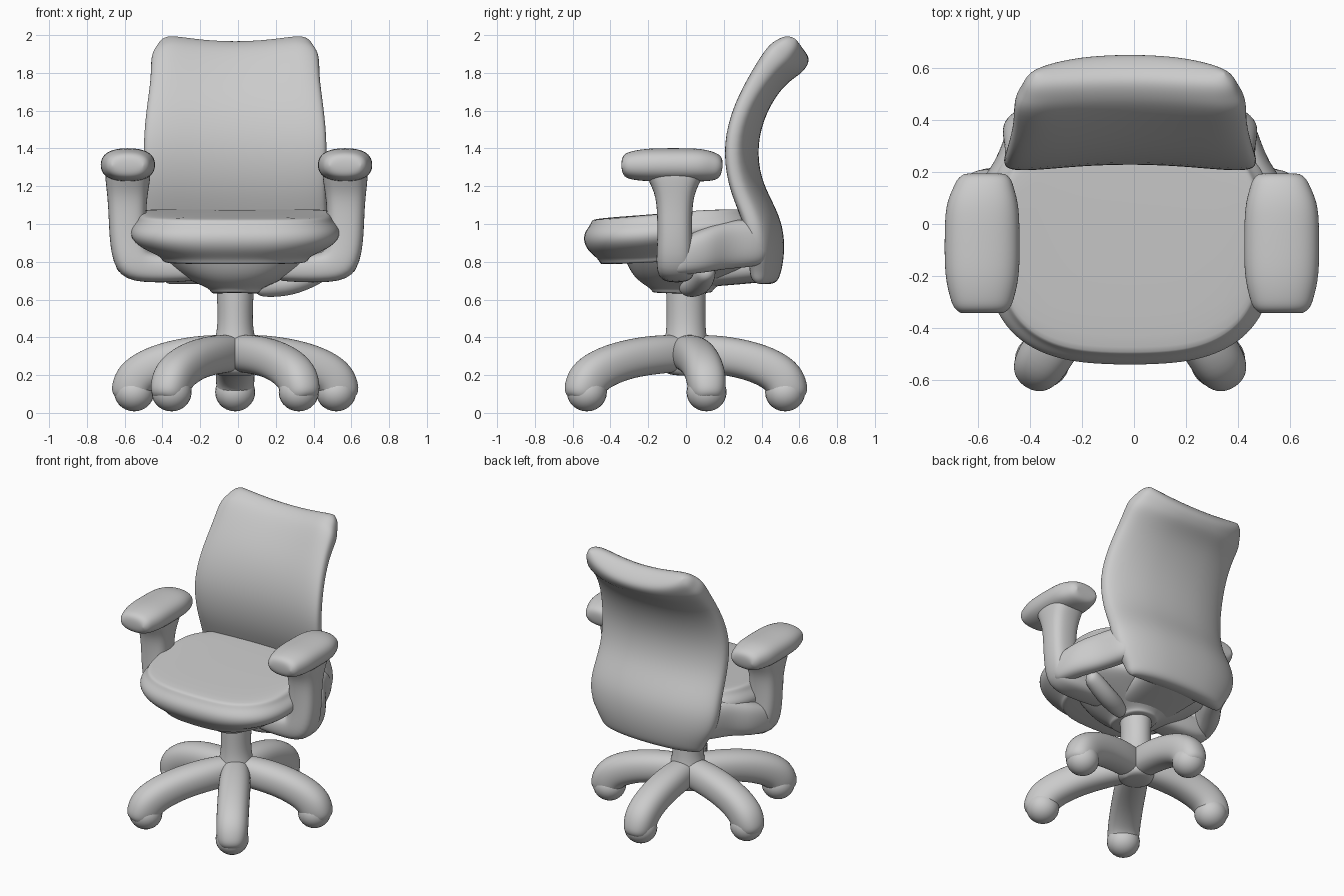
import bpy, bmesh, math
from mathutils import Vector

if "Cube" in bpy.data.objects:
    bpy.data.objects.remove(bpy.data.objects["Cube"])

CX = -0.015  # the model's own symmetry line


def finish(name, bm, levels):
    bmesh.ops.recalc_face_normals(bm, faces=bm.faces)
    me = bpy.data.meshes.new(name)
    bm.to_mesh(me)
    bm.free()
    me.polygons.foreach_set("use_smooth", [True] * len(me.polygons))
    ob = bpy.data.objects.new(name, me)
    bpy.context.collection.objects.link(ob)
    if levels:
        mod = ob.modifiers.new("Subdivision", 'SUBSURF')
        mod.levels = mod.render_levels = levels
    return ob


def sweep(name, side, stations, e=2.0, n=16, cap=1.0, warp=None):
    """Loft superellipse rings along a path; station = (point, half size along side, other half size)."""
    side = Vector(side).normalized()
    pts = [Vector(s[0]) for s in stations]
    rings = []
    for i, (_, a, b) in enumerate(stations):
        t = (pts[min(i + 1, len(pts) - 1)] - pts[max(i - 1, 0)]).normalized()
        rings.append((pts[i], t, a, b))

    def rounding(ring, sign):
        p, t, a, b = ring
        r = min(a, b) * cap
        return [(p + t * sign * r * d, t, a - r * (1 - k), b - r * (1 - k))
                for d, k in ((0.65, 0.78), (0.98, 0.3))]

    rings = rounding(rings[0], -1)[::-1] + rings + rounding(rings[-1], 1)
    bm = bmesh.new()
    loops = []
    for p, t, a, b in rings:
        nor = side.cross(t).normalized()
        loop = []
        for k in range(n):
            c, s = math.cos(math.tau * k / n), math.sin(math.tau * k / n)
            q = p + side * a * math.copysign(abs(c) ** (2 / e), c) \
                  + nor * b * math.copysign(abs(s) ** (2 / e), s)
            loop.append(bm.verts.new(warp(q) if warp else q))
        loops.append(loop)
    for l0, l1 in zip(loops, loops[1:]):
        for k in range(n):
            bm.faces.new((l0[k], l0[(k + 1) % n], l1[(k + 1) % n], l1[k]))
    for loop in (loops[0], loops[-1]):  # close the ends with strips of quads
        for k in range(n // 2):
            strip = [loop[k], loop[k + 1], loop[n - k - 1], loop[-k % n]]
            bm.faces.new(list(dict.fromkeys(strip)))
    return finish(name, bm, 2)


def ellipsoid(name, loc, size):
    bm = bmesh.new()
    bmesh.ops.create_uvsphere(bm, u_segments=24, v_segments=14, radius=1)
    for v in bm.verts:
        v.co = Vector(loc) + Vector(a * b for a, b in zip(v.co, size))
    return finish(name, bm, 0)


# Five-legged base: arched legs curling down into blunt casters
feet = [(-0.34, -0.53), (0.34, -0.53), (-0.54, 0.11), (0.54, 0.11), (0.0, 0.53)]
for i, (fx, fy) in enumerate(feet, 1):
    R = math.hypot(fx, fy)
    d = Vector((fx / R, fy / R, 0))

    def at(f, z):
        return d * R * f + Vector((CX, 0, z))
    sweep(f"base_leg_{i}", (-d.y, d.x, 0), [
        (at(0.05, 0.315), 0.09, 0.1), (at(0.3, 0.31), 0.105, 0.105),
        (at(0.6, 0.285), 0.105, 0.105), (at(0.85, 0.235), 0.105, 0.11),
        (at(0.98, 0.18), 0.105, 0.115), (at(1.02, 0.12), 0.1, 0.11)], e=2.3, cap=0.7)
    ellipsoid(f"caster_{i}", at(0.99, 0.11), (0.106, 0.106, 0.102))

# Gas column with a flared foot
sweep("column", (1, 0, 0), [
    ((CX, 0, 0.26), 0.13, 0.13), ((CX, 0, 0.36), 0.12, 0.12), ((CX, 0, 0.44), 0.095, 0.105),
    ((CX, 0, 0.56), 0.095, 0.105), ((CX, 0, 0.7), 0.105, 0.11)], cap=0.5)


# Seat cushion, stacked outlines from bottom to top, rising slightly to the rear
def seat_warp(q):
    q.z += 0.045 * min(0.25, q.y) + 0.02 * (q.y > -0.2) * min(1, (q.y + 0.2) / 0.3)
    return q


seat = [(0.835, 0.40, 0.40), (0.88, 0.51, 0.455), (0.93, 0.56, 0.48), (0.98, 0.555, 0.475),
        (1.015, 0.52, 0.445)]
sweep("seat", (1, 0, 0), [((CX, -0.065, z), w, h) for z, w, h in seat],
      e=2.8, n=32, cap=0.09, warp=seat_warp)

# Bowl under the seat and block carrying the backrest
sweep("seat_pan", (1, 0, 0), [
    ((CX, -0.02, 0.66), 0.14, 0.17), ((CX, -0.02, 0.71), 0.27, 0.26),
    ((CX, -0.02, 0.78), 0.38, 0.32), ((CX, 0.0, 0.86), 0.47, 0.38)], e=2.4, cap=0.2)
sweep("back_bracket", (1, 0, 0), [
    ((CX, 0.05, 0.75), 0.22, 0.09), ((CX, 0.42, 0.79), 0.26, 0.1)], e=3, cap=0.4)
sweep("tilt_lever", (0, 1, 0), [
    ((0.14, 0.02, 0.67), 0.06, 0.06), ((0.28, 0.07, 0.675), 0.07, 0.06),
    ((0.42, 0.1, 0.74), 0.06, 0.06)])


# Backrest: wrapped edges, dipped top edge, S-shaped side profile
def back_warp(q):
    u = (q.x - CX) / 0.45
    q.y += 0.025 - 0.055 * min(u * u, 1.2)
    if q.z > 1.75:
        q.z += (0.08 * min(u * u, 0.6) - 0.03) * min(1.0, (q.z - 1.75) / 0.15)
    return q


back = [(0.40, 0.745, 0.40, 0.08), (0.413, 0.85, 0.475, 0.088), (0.405, 0.97, 0.495, 0.09),
        (0.36, 1.08, 0.485, 0.085), (0.295, 1.22, 0.48, 0.08), (0.272, 1.42, 0.49, 0.08),
        (0.325, 1.62, 0.47, 0.08), (0.42, 1.78, 0.445, 0.085), (0.5, 1.87, 0.45, 0.105),
        (0.535, 1.905, 0.42, 0.1)]
sweep("backrest", (1, 0, 0), [((CX, y, z), w, t) for y, z, w, t in back],
      e=2.9, n=32, cap=0.8, warp=back_warp)

# Arms: L-shaped posts, webs to the seat and padded rests
for side, s in (("left", -1), ("right", 1)):
    def P(x, y, z):
        return (s * x - 0.008, y, z)
    sweep(f"{side}_arm_post", (0, 1, 0), [
        (P(0.25, -0.05, 0.765), 0.09, 0.07), (P(0.45, -0.05, 0.765), 0.1, 0.08),
        (P(0.55, -0.06, 0.785), 0.1, 0.115), (P(0.575, -0.06, 0.9), 0.093, 0.1),
        (P(0.578, -0.06, 1.06), 0.093, 0.1), (P(0.578, -0.06, 1.17), 0.105, 0.11),
        (P(0.575, -0.06, 1.26), 0.16, 0.125)], e=2.8, cap=0.4)
    sweep(f"{side}_arm_web", (0, 0, 1), [
        (P(0.58, -0.02, 0.83), 0.1, 0.07), (P(0.54, 0.1, 0.86), 0.12, 0.08),
        (P(0.46, 0.2, 0.89), 0.13, 0.07), (P(0.40, 0.36, 0.9), 0.13, 0.08)], e=2.5)
    sweep(f"{side}_armrest", (1, 0, 0), [
        (P(0.575, -0.285, 1.31), 0.125, 0.078), (P(0.575, -0.2, 1.313), 0.147, 0.09),
        (P(0.575, -0.06, 1.313), 0.147, 0.09), (P(0.575, 0.07, 1.313), 0.145, 0.09),
        (P(0.57, 0.135, 1.305), 0.12, 0.08)], e=2.4, cap=0.75)
